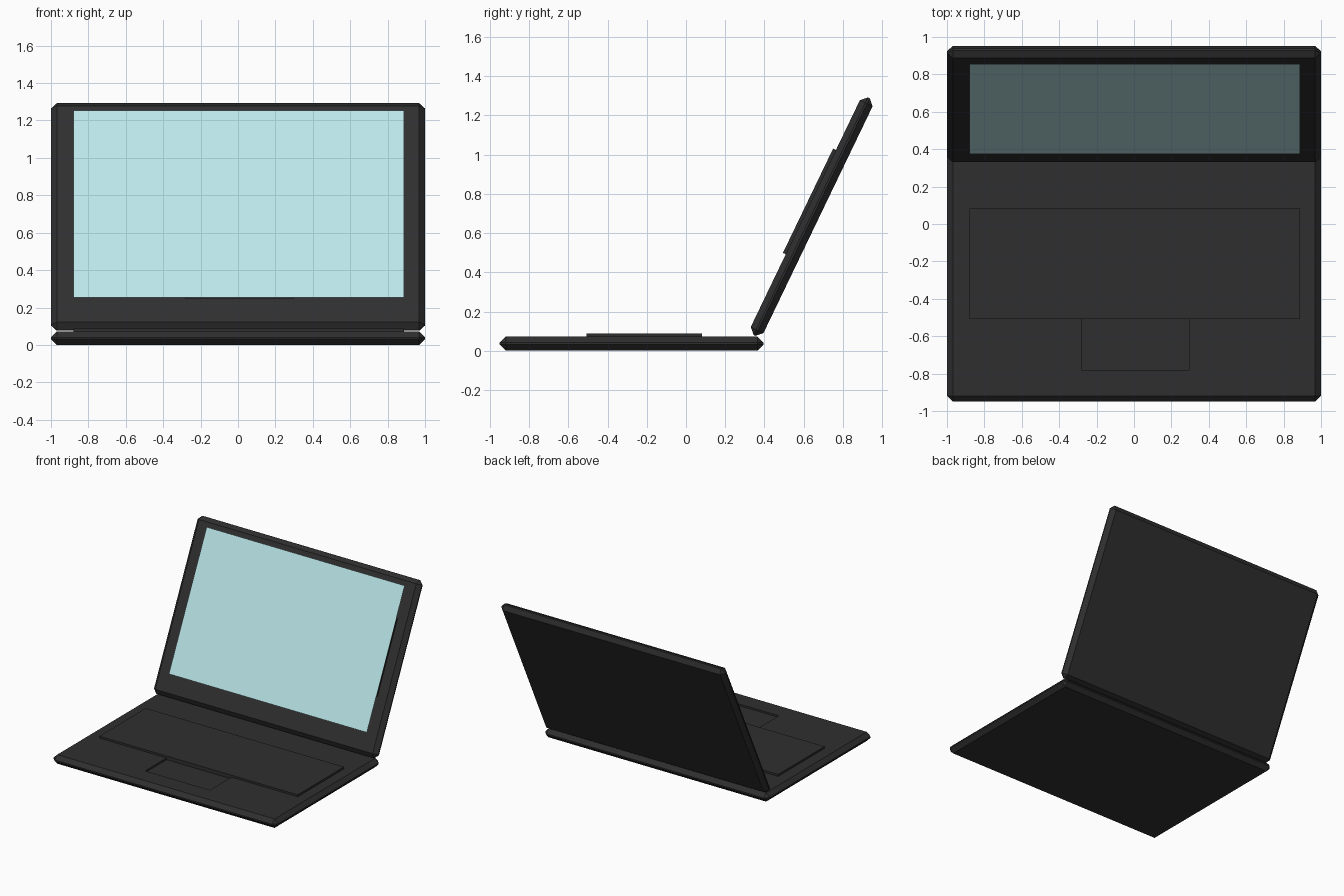
import bpy, bmesh, math
from mathutils import Matrix

if "Cube" in bpy.data.objects:
    bpy.data.objects.remove(bpy.data.objects["Cube"])

W, D, H = 2.0, 1.345, 0.072      # slab size
CH = 0.031                       # chamfer
RAISE, SINK = 0.016, 0.014       # keyboard height, touchpad depth
KEYS = (-0.88, 0.888, -0.23, 0.36)
PAD = (-0.282, 0.296, -0.502, -0.23)
SCREEN = (-0.879, 0.887, -0.504, 0.606)


def material(name, rgb):
    m = bpy.data.materials.new(name)
    m.diffuse_color = (*rgb, 1)
    m.use_nodes = True
    m.node_tree.nodes["Principled BSDF"].inputs["Base Color"].default_value = m.diffuse_color
    return m


DARK = material("dark_plastic", (0.028, 0.028, 0.028))
BLUE = material("pale_blue", (0.50, 0.80, 0.82))


def box(name, rect, z0, z1, mat, chamfer=0):
    x0, x1, y0, y1 = rect
    bm = bmesh.new()
    bmesh.ops.create_cube(bm, size=1)
    bmesh.ops.scale(bm, vec=(x1 - x0, y1 - y0, z1 - z0), verts=bm.verts)
    bmesh.ops.translate(bm, vec=((x0 + x1) / 2, (y0 + y1) / 2, (z0 + z1) / 2), verts=bm.verts)
    if chamfer:
        bmesh.ops.bevel(bm, geom=bm.edges[:], offset=chamfer, segments=1,
                        affect='EDGES', profile=0.5)
    me = bpy.data.meshes.new(name)
    bm.to_mesh(me)
    bm.free()
    me.materials.append(mat)
    ob = bpy.data.objects.new(name, me)
    bpy.context.collection.objects.link(ob)
    return ob


def half(prefix, matrix):
    # chamfered slab with a sunken touchpad and a raised keyboard block
    slab = box(prefix + "_slab", (-W / 2, W / 2, -D / 2, D / 2), -H / 2, H / 2, DARK, CH)
    cutter = box(prefix + "_touchpad_cutter", PAD, H / 2 - SINK, H, DARK)
    cutter.hide_render = True
    mod = slab.modifiers.new("touchpad", 'BOOLEAN')
    mod.operation, mod.solver, mod.object = 'DIFFERENCE', 'EXACT', cutter
    bpy.context.view_layer.objects.active = slab
    bpy.ops.object.modifier_apply(modifier=mod.name)
    bpy.data.objects.remove(cutter)
    keys = box(prefix + "_raised_panel", KEYS, H / 2 - 0.005, H / 2 + RAISE, DARK)
    for ob in (slab, keys):
        ob.matrix_world = matrix


# base lies flat, lid is the same part tilted back
half("base", Matrix.Translation((0, -0.2775, H / 2)))
lid = Matrix.Translation((0, 0.641, 0.684)) @ Matrix.Rotation(math.radians(64.3), 4, 'X')
half("lid", lid)

# thin screen sheet in front of the lid
x0, x1, y0, y1 = SCREEN
z = H / 2 + RAISE + 0.001
me = bpy.data.meshes.new("screen")
me.from_pydata([(x0, y0, z), (x1, y0, z), (x1, y1, z), (x0, y1, z)], [], [(0, 1, 2, 3)])
me.materials.append(BLUE)
screen = bpy.data.objects.new("screen", me)
bpy.context.collection.objects.link(screen)
screen.matrix_world = lid
